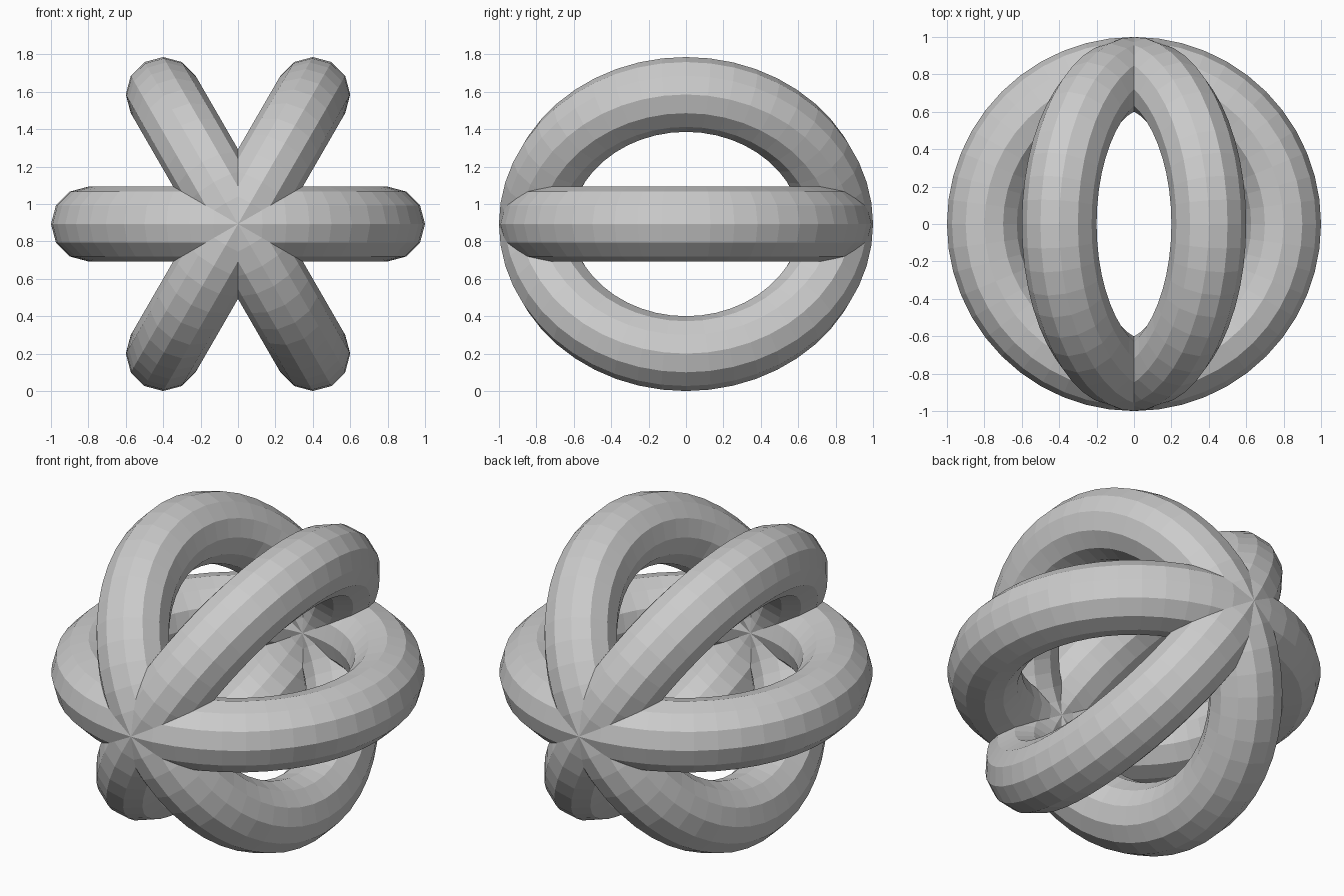
import bpy
from math import radians, sin

if "Cube" in bpy.data.objects:
    bpy.data.objects.remove(bpy.data.objects["Cube"])

MAJOR, MINOR = 0.8, 0.2
CENTRE_Z = MAJOR * sin(radians(60)) + MINOR  # lowest rings touch the ground

# Three equal rings fanned about the front-back axis, crossing at front and back
for name, tilt in (("level_ring", 0), ("right_tilted_ring", 60), ("left_tilted_ring", -60)):
    bpy.ops.mesh.primitive_torus_add(
        major_segments=48, minor_segments=12,
        major_radius=MAJOR, minor_radius=MINOR,
        location=(0, 0, CENTRE_Z), rotation=(0, radians(tilt), 0))
    ring = bpy.context.object
    ring.name = name
    bpy.ops.object.shade_flat()
